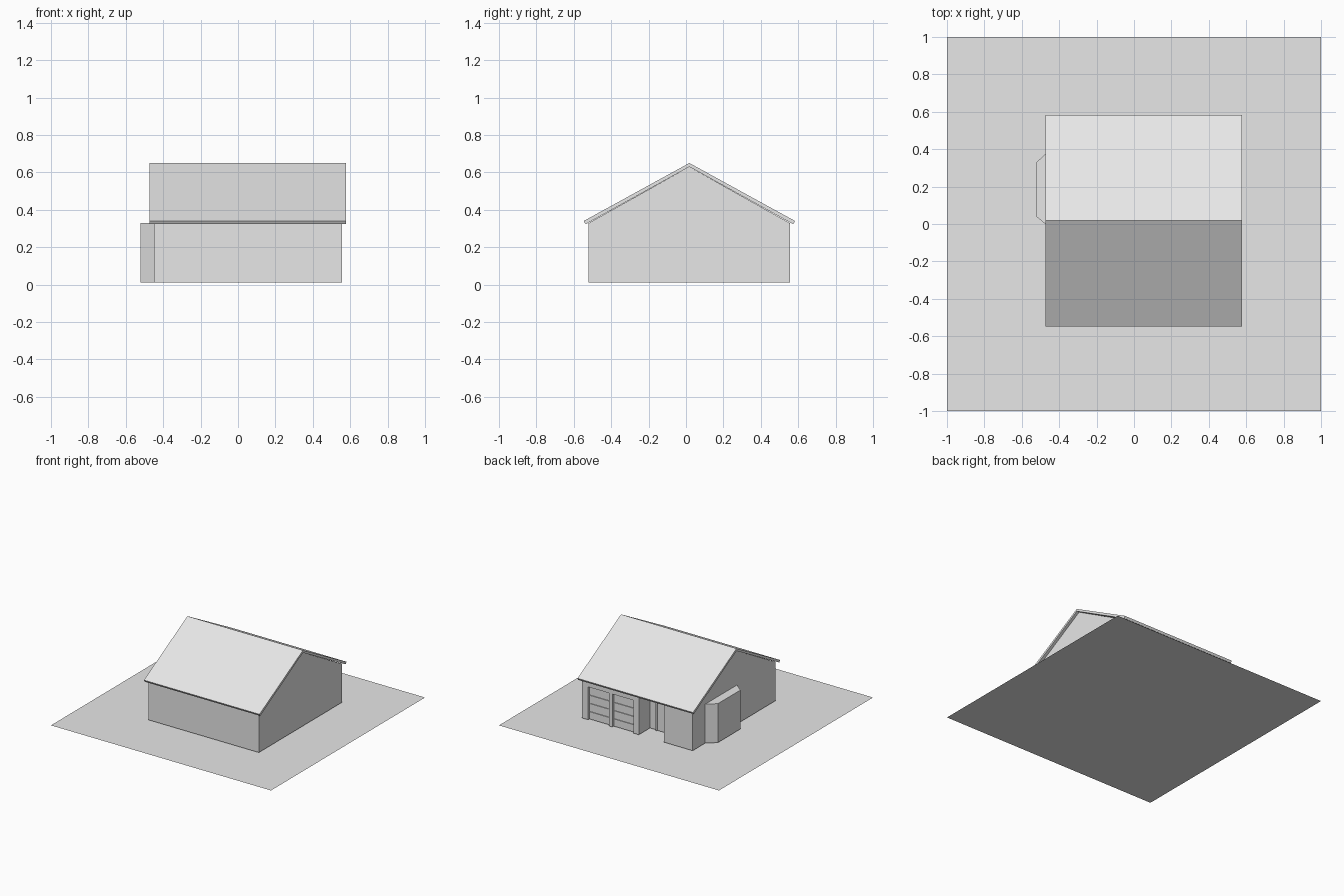
import bpy
import bmesh

cube = bpy.data.objects.get("Cube")
if cube:
    bpy.data.objects.remove(cube, do_unlink=True)

grey = bpy.data.materials.new("plain_grey")
grey.use_nodes = True
grey.diffuse_color = (0.8, 0.8, 0.8, 1)
grey.node_tree.nodes["Principled BSDF"].inputs["Base Color"].default_value = (0.8, 0.8, 0.8, 1)

MID = 0.018                  # ridge line in y
LEFT, RIGHT = -0.45, 0.555   # house ends in x
BACK, FRONT = 0.556, -0.522  # long walls in y
BASE = 0.01


def prism(name, outline, offset):
    """Extrude a planar outline of 3D points by an offset vector."""
    bm = bmesh.new()
    face = bm.faces.new([bm.verts.new(p) for p in outline])
    new = bmesh.ops.extrude_face_region(bm, geom=[face])["geom"]
    bmesh.ops.translate(bm, vec=offset, verts=[v for v in new if isinstance(v, bmesh.types.BMVert)])
    bmesh.ops.recalc_face_normals(bm, faces=bm.faces)
    mesh = bpy.data.meshes.new(name)
    bm.to_mesh(mesh)
    bm.free()
    mesh.materials.append(grey)
    obj = bpy.data.objects.new(name, mesh)
    bpy.context.collection.objects.link(obj)
    return obj


def box(name, x0, x1, y0, y1, z0, z1):
    base = [(x0, y0, z0), (x1, y0, z0), (x1, y1, z0), (x0, y1, z0)]
    return prism(name, base, (0, 0, z1 - z0))


def cut(target, cutter):
    """Subtract a box from the target, then drop the cutter."""
    cutter.hide_render = True
    mod = target.modifiers.new("opening", "BOOLEAN")
    mod.operation = "DIFFERENCE"
    mod.solver = "EXACT"
    mod.object = cutter
    bpy.context.view_layer.objects.active = target
    bpy.ops.object.modifier_apply(modifier=mod.name)
    bpy.data.objects.remove(cutter, do_unlink=True)


# Flat plot of ground
bpy.ops.mesh.primitive_plane_add(size=2)
ground = bpy.context.object
ground.name = "ground"
ground.data.materials.append(grey)

# Gabled body with the porch cut out of the back wall
gable = [(FRONT, BASE), (BACK, BASE), (BACK, 0.328), (MID, 0.63), (FRONT, 0.328)]
walls = prism("house_walls", [(LEFT, y, z) for y, z in gable], (RIGHT - LEFT, 0, 0))
cut(walls, box("porch_cutter", -0.19, 0.04, 0.41, 0.7, -0.1, 0.7))

# Two garage doors set into the back wall
for i, (x0, x1) in enumerate([(0.09, 0.28), (0.31, 0.5)]):
    cut(walls, box("garage_cutter", x0, x1, BACK - 0.018, 0.7, -0.1, 0.28))
    for row in range(4):
        z = BASE + row * 0.0675
        box(f"garage_door_{i + 1}_panel_{row + 1}", x0 + 0.005, x1 - 0.005,
            BACK - 0.02, BACK - 0.012, z + 0.003, z + 0.063)

# Roof: one bent slab overhanging the walls
HALF = 0.565
section = [(-HALF, 0.34), (0, 0.65), (HALF, 0.34), (HALF - 0.01, 0.323), (0, 0.63), (0.01 - HALF, 0.323)]
prism("roof", [(-0.472, MID + y, z) for y, z in section], (1.05, 0, 0))

# Flat-topped bay on the end wall
bay = [(-0.44, -0.02), (LEFT, -0.02), (-0.522, 0.04), (-0.522, 0.33), (LEFT, 0.395), (-0.44, 0.395)]
prism("bay", [(x, y, BASE) for x, y in bay], (0, 0, 0.32))

# Entrance door with frame and handle inside the porch
box("entrance_door", -0.14, -0.03, 0.405, 0.414, BASE, 0.24)
for name, x in (("door_post_left", -0.03), ("door_post_right", -0.15)):
    box(name, x, x + 0.01, 0.405, 0.422, BASE, 0.24)
box("door_lintel", -0.15, -0.02, 0.405, 0.422, 0.24, 0.25)
box("door_handle", -0.13, -0.122, 0.41, 0.424, 0.115, 0.123)
